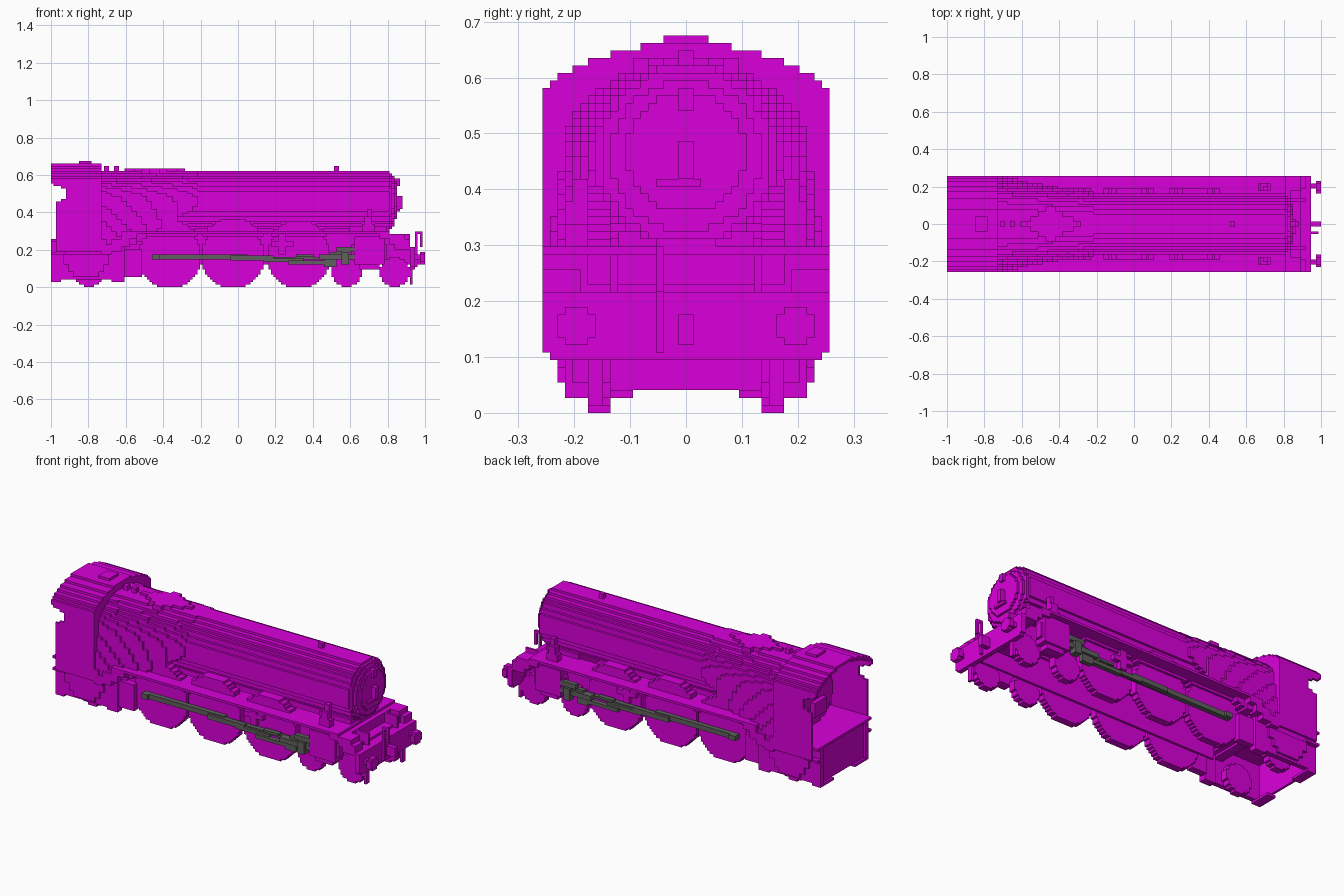
import bpy, bmesh, math

cube = bpy.data.objects.get("Cube")
if cube:
    bpy.data.objects.remove(cube, do_unlink=True)

V = 2 / 148  # one block; every part below is measured in blocks


def material(name, rgb):
    m = bpy.data.materials.new(name)
    m.use_nodes = True
    m.diffuse_color = (*rgb, 1)
    m.node_tree.nodes["Principled BSDF"].inputs["Base Color"].default_value = (*rgb, 1)
    return m


MAGENTA = material("magenta paint", (0.7, 0.0, 0.7))
STEEL = material("dark grey steel", (0.115, 0.12, 0.11))


def build(name, boxes, mat=MAGENTA, mirror=False):
    """Join boxes (x0, x1, y0, y1, z0, z1) into one object, optionally mirrored in y."""
    bm = bmesh.new()
    sides = (1, -1) if mirror else (1,)
    for s in sides:
        for x0, x1, y0, y1, z0, z1 in boxes:
            made = bmesh.ops.create_cube(bm, size=1)["verts"]
            for v in made:
                v.co.x = ((x0 + x1) / 2 + v.co.x * (x1 - x0)) * V
                v.co.y = (s * (y0 + y1) / 2 + v.co.y * (y1 - y0)) * V
                v.co.z = ((z0 + z1) / 2 + v.co.z * (z1 - z0)) * V
    mesh = bpy.data.meshes.new(name)
    bm.to_mesh(mesh)
    bm.free()
    mesh.materials.append(mat)
    ob = bpy.data.objects.new(name, mesh)
    bpy.context.collection.objects.link(ob)
    return ob


def disc_rows(c, r, low=-99):
    """Stepped circle: (z, half width) for each block row."""
    for z in range(math.floor(c - r), math.ceil(c + r)):
        d = r * r - (z + 0.5 - c) ** 2
        if d > 0 and z >= low and round(math.sqrt(d)) > 0:
            yield z, round(math.sqrt(d))


def drum(x0, x1, c, r, low=-99):
    """Stepped cylinder lying along x."""
    return [(x0, x1, -w, w, z, z + 1) for z, w in disc_rows(c, r, low)]


def wheel(x, c, r, y0, y1, low=-99):
    """Stepped disc standing in the xz plane."""
    return [(x - w, x + w, y0, y1, z, z + 1) for z, w in disc_rows(c, r, low)]


# Boiler and the stepped smokebox front
build("boiler", drum(-54, 60, 34, 12.3))
build("smokebox_front", drum(60, 61, 34, 11.5))
build("smokebox_door", drum(61, 62, 34, 10) + drum(62, 63, 34.5, 8) + [
    (63, 64, -4, 2, 30, 31), (63, 65, -1, 1, 31, 36),
    (62, 63, -6, 6, 38, 39), (62, 64, -1, 1, 40, 43)])
build("smokebox_saddle", [(44, 59, -9, 9, 16, 24)])

# Firebox: arched top, sides flaring downwards, tapering forward from the cab
firebox = []
for x in range(-54, -16, 2):
    t = (x + 54) / 38
    for z in range(round(13 + 20 * t ** 1.3), 46):
        arch = 1 if z < 34 else math.sqrt(max(0, 1 - ((z + 0.5 - 34) / 12.4) ** 2))
        side = 16.2 + 0.15 * max(0, 34 - z)
        w = round((side + (12.5 - side) * t) * arch)
        firebox.append((x, x + 2, -w, w, z, z + 1))
build("firebox", firebox)

# Fittings along the top
build("top_cover", [(-45, -21, -1, 1, 46, 47), (-41, -24, -3, 3, 46, 47),
                    (-38, -28, -5, 5, 46, 47), (-35, -31, -7, 7, 45, 47)])
build("whistles", [(-53, -51, -1, 1, 46, 48), (-49, -47, -1, 1, 46, 48)])
build("chimney", [(38, 40, -1, 1, 46, 48)])

# Cab side sheets with a notched rear edge
build("cab_sides", [(-72, -54, 18, 19, 14, 34), (-70, -54, 18, 19, 34, 35),
                    (-68, -54, 18, 19, 35, 39), (-70, -54, 18, 19, 39, 40),
                    (-73, -54, 18, 19, 40, 41), (-74, -54, 18, 19, 41, 43)], mirror=True)

# Stepped roof shell and the cab front wall
steps = [(43, 18), (44, 17), (45, 15), (46, 13), (47, 10), (48, 6)]
roof, front = [], [(-55, -54, -18, 18, 14, 43)]
for i, (z, w) in enumerate(steps):
    inner = steps[i + 1][1] - 1 if i + 1 < len(steps) else 0
    for s in (1, -1):
        a, b = sorted((s * inner, s * w))
        roof.append((-74, -54, a, b, z, z + 1))
    front.append((-55, -54, -w, w, z, z + 1))
roof.append((-63, -58, -3, 3, 49, 50))
build("cab_roof", roof)
build("cab_front_wall", front)
build("cab_backhead", drum(-61, -55, 31, 11, 19) + [(-63, -61, -4, 4, 24, 30)])

# Cab floor, rear wall and the framing under the cab
build("cab_floor", [(-74, -54, -18, 18, 18, 19)])
build("rear_wall", [(-73, -72, -16, 16, 3, 18)])
build("rear_frame", [(-74, -50, 14, 16, 3, 18), (-50, -45, 13, 16, 2, 16),
                     (-45, -38, 12, 15, 4, 15), (-69, -51, 16, 17, 9, 13),
                     (-67, -53, 16, 17, 6, 9), (-65, -55, 16, 17, 4, 6),
                     (-74, -68, 14, 18, 13, 14), (-74, -70, 7, 16, 2, 3)], mirror=True)

# Running boards, wheel covers and front platform
build("running_boards", [(-46, 58, 8, 19, 21, 22), (-54, -46, 16, 19, 14, 16),
                         (-50, -43, 15, 19, 16, 19), (-46, -40, 15, 19, 19, 21)], mirror=True)
covers = []
for x, c in ((-27, 13), (-2, 14), (24, 13)):
    covers += wheel(x, c, 13.5, 10, 14, 20)
build("wheel_covers", covers, mirror=True)
build("front_platform", [(56, 60, -19, 19, 19, 22), (60, 62, -19, 19, 17, 21),
                         (62, 66, -19, 19, 16, 17), (62, 70, -19, 19, 15, 16)])
build("platform_blocks", [(62, 66, 13, 19, 17, 21), (66, 68, 14, 19, 16, 19)], mirror=True)
build("steam_pipe_stands", [(49, 54, 13, 16, 22, 25), (50, 53, 13, 16, 25, 28),
                            (51, 53, 13, 15, 28, 31)], mirror=True)

# Frames and cylinders
build("main_frames", [(-46, 68, 9, 10, 9, 21)], mirror=True)
build("cylinders", [(46, 58, 13, 18, 9, 20), (48, 56, 13, 17, 7, 9),
                    (45, 59, 14, 17, 11, 17)], mirror=True)

# Wheels
for name, x, r in [("driving_wheel_rear", -27, 12.4), ("driving_wheel_middle", -2, 12.4),
                   ("driving_wheel_front", 24, 12.4), ("leading_wheel_rear", 43, 6),
                   ("leading_wheel_front", 62, 6), ("trailing_wheel", -59, 6)]:
    build(name, wheel(x, round(r), r, 10, 13), mirror=True)

# Buffer beam, buffers, coupling and guard irons
build("buffer_beam", [(68, 70, -19, 19, 8, 15), (68, 70, -18, 18, 7, 8)])
build("buffers", [(70, 73, 14, 16, 11, 13), (72, 74, 12, 17, 10, 13),
                  (72, 74, 13, 16, 9, 14)], mirror=True)
build("coupling", [(70, 74, -1, 1, 9, 13)])
build("brake_pipe", [(70, 71, -4, -3, 8, 22), (71, 73, -4, -3, 21, 22),
                     (72, 73, -4, -3, 16, 21)])
build("guard_irons", [(68, 69, 11, 13, 1, 8)], mirror=True)

# Grey rods and valve gear
build("coupling_rod", [(-34, 36, 13, 15, 11, 12), (-34, -31, 13, 16, 11, 13),
                       (-31, 4, 13, 15, 11, 13)], STEEL, mirror=True)
build("connecting_rod", [(-3, 14, 14, 16, 10.5, 12.5), (10, 26, 15, 16, 10, 11.5),
                         (20, 36, 15, 17, 9, 10.5)], STEEL, mirror=True)
build("crosshead", [(32, 46, 15, 18, 11, 13), (34, 39, 15, 17, 8, 11),
                    (36, 44, 15, 17, 13, 14), (39, 47, 16, 18, 14, 16),
                    (41, 44, 16, 19, 9, 14), (23, 30, 14, 16, 12, 13)], STEEL, mirror=True)
build("valve_hanger", [(16, 19, 13, 15, 13, 21), (13, 22, 13, 15, 16, 18)], mirror=True)
